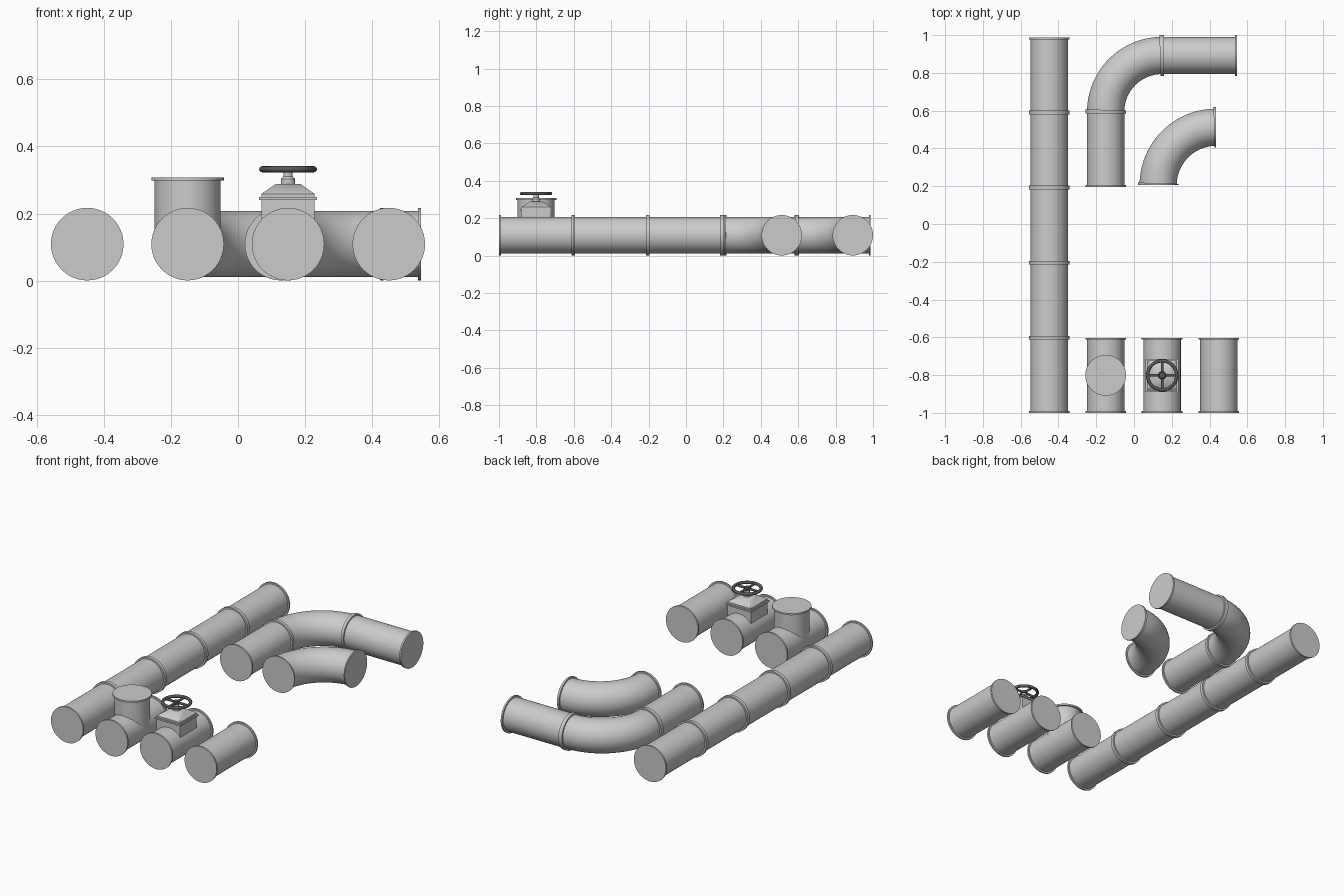
import bpy, bmesh, math
from mathutils import Vector

if "Cube" in bpy.data.objects:
    bpy.data.objects.remove(bpy.data.objects["Cube"])

Z = 0.109           # pipe axis height
R, RF = 0.0985, 0.108   # pipe and flange radii
T = 0.01            # flange thickness
L = 0.3975          # straight section length
BEND = 0.298        # elbow centreline radius
ROW_Y = -1 + L / 2


def finish(obj, name, mat=None):
    obj.name = name
    bpy.ops.object.select_all(action='DESELECT')
    obj.select_set(True)
    bpy.context.view_layer.objects.active = obj
    bpy.ops.object.shade_smooth_by_angle(angle=math.radians(35))
    if mat:
        obj.data.materials.append(mat)
    return obj


def sweep(name, stations, sides=48, twist=0.0, mat=None):
    """Skin circles given as (centre, direction, radius), capped at both ends."""
    bm = bmesh.new()
    rings = []
    for c, d, r in stations:
        c, d = Vector(c), Vector(d).normalized()
        u = Vector((1, 0, 0)) if abs(d.z) > 0.9 else Vector((0, 0, 1))
        v = d.cross(u)
        ring = []
        for i in range(sides):
            a = twist + math.tau * i / sides
            ring.append(bm.verts.new(c + (u * math.cos(a) + v * math.sin(a)) * r))
        rings.append(ring)
    for a, b in zip(rings, rings[1:]):
        for i in range(sides):
            j = (i + 1) % sides
            bm.faces.new((a[i], a[j], b[j], b[i]))
    bm.faces.new(rings[0])
    bm.faces.new(rings[-1])
    bmesh.ops.recalc_face_normals(bm, faces=bm.faces)
    me = bpy.data.meshes.new(name)
    bm.to_mesh(me)
    bm.free()
    obj = bpy.data.objects.new(name, me)
    bpy.context.collection.objects.link(obj)
    return finish(obj, name, mat)


def straight(name, start, d, length=L):
    s, d = Vector(start), Vector(d)
    prof = [(0, RF), (T, RF), (T, R), (length - T, R), (length - T, RF), (length, RF)]
    sweep(name, [(s + d * t, d, r) for t, r in prof])


def elbow(name, x, y, bend=BEND):
    """Quarter bend that starts heading +y and ends heading +x."""
    end, w = math.pi / 2, T / bend
    prof = [(0, RF), (w, RF), (w, R)]
    prof += [(end * i / 24, R) for i in range(1, 24)]
    prof += [(end - w, R), (end - w, RF), (end, RF)]
    sweep(name, [((x + bend * (1 - math.cos(a)), y + bend * math.sin(a), Z),
                  (math.sin(a), math.cos(a), 0), r) for a, r in prof])


def column(name, x, y, prof, square=False, mat=None):
    """Upright stack of (z, half width) levels, round or square."""
    k = math.sqrt(2) if square else 1
    sweep(name, [((x, y, z), (0, 0, 1), r * k) for z, r in prof],
          4 if square else 32, math.pi / 4 if square else 0, mat)


# Long run of five sections
for i in range(5):
    straight(f"long_run_pipe_{i + 1}", (-0.449, -1 + i * L, Z), (0, 1, 0))

# Large corner: pipe, elbow, pipe
straight("corner_pipe_front", (-0.15, 0.594 - L, Z), (0, 1, 0))
elbow("corner_elbow", -0.15, 0.594)
straight("corner_pipe_side", (0.148, 0.892, Z), (1, 0, 0))

# Loose elbow
elbow("loose_elbow", 0.128, 0.206, 0.306)

# Front row: tee, valve pipe, plain pipe
for name, x in (("tee_pipe", -0.15), ("valve_pipe", 0.149), ("single_pipe", 0.449)):
    straight(name, (x, -1, Z), (0, 1, 0))
column_top = 0.308
sweep("tee_branch", [((-0.15, ROW_Y, z), (0, 0, 1), r) for z, r in
                     ((Z, R), (column_top - T, R), (column_top - T, RF), (column_top, RF))])

# Valve housing: square block, plate and tapered bonnet
VX = 0.149
column("valve_block", VX, ROW_Y, [(Z, 0.079), (0.242, 0.079)], True)
column("valve_plate", VX, ROW_Y, [(0.240, 0.087), (0.249, 0.087)], True)
column("valve_bonnet", VX, ROW_Y, [(0.248, 0.079), (0.259, 0.079), (0.288, 0.037)], True)
column("valve_stem", VX, ROW_Y, [(0.285, 0.021), (0.303, 0.021), (0.311, 0.014), (0.334, 0.014)])

# Hand wheel: rim, hub and four spokes
dark = bpy.data.materials.new("dark_metal")
dark.diffuse_color = (0.1, 0.1, 0.1, 1)
dark.use_nodes = True
dark.node_tree.nodes["Principled BSDF"].inputs["Base Color"].default_value = dark.diffuse_color
WZ = 0.332
bpy.ops.mesh.primitive_torus_add(location=(VX, ROW_Y, WZ), major_radius=0.077, minor_radius=0.009,
                                 major_segments=48, minor_segments=12)
finish(bpy.context.object, "wheel_rim", dark)
column("wheel_hub", VX, ROW_Y, [(WZ - 0.009, 0.019), (WZ + 0.006, 0.019), (WZ + 0.009, 0.015)], mat=dark)
for i, d in enumerate((Vector((1, 0, 0)), Vector((0, 1, 0)))):
    c = Vector((VX, ROW_Y, WZ))
    sweep(f"wheel_spokes_{i + 1}", [(c - d * 0.077, d, 0.007), (c + d * 0.077, d, 0.007)], 12, mat=dark)
